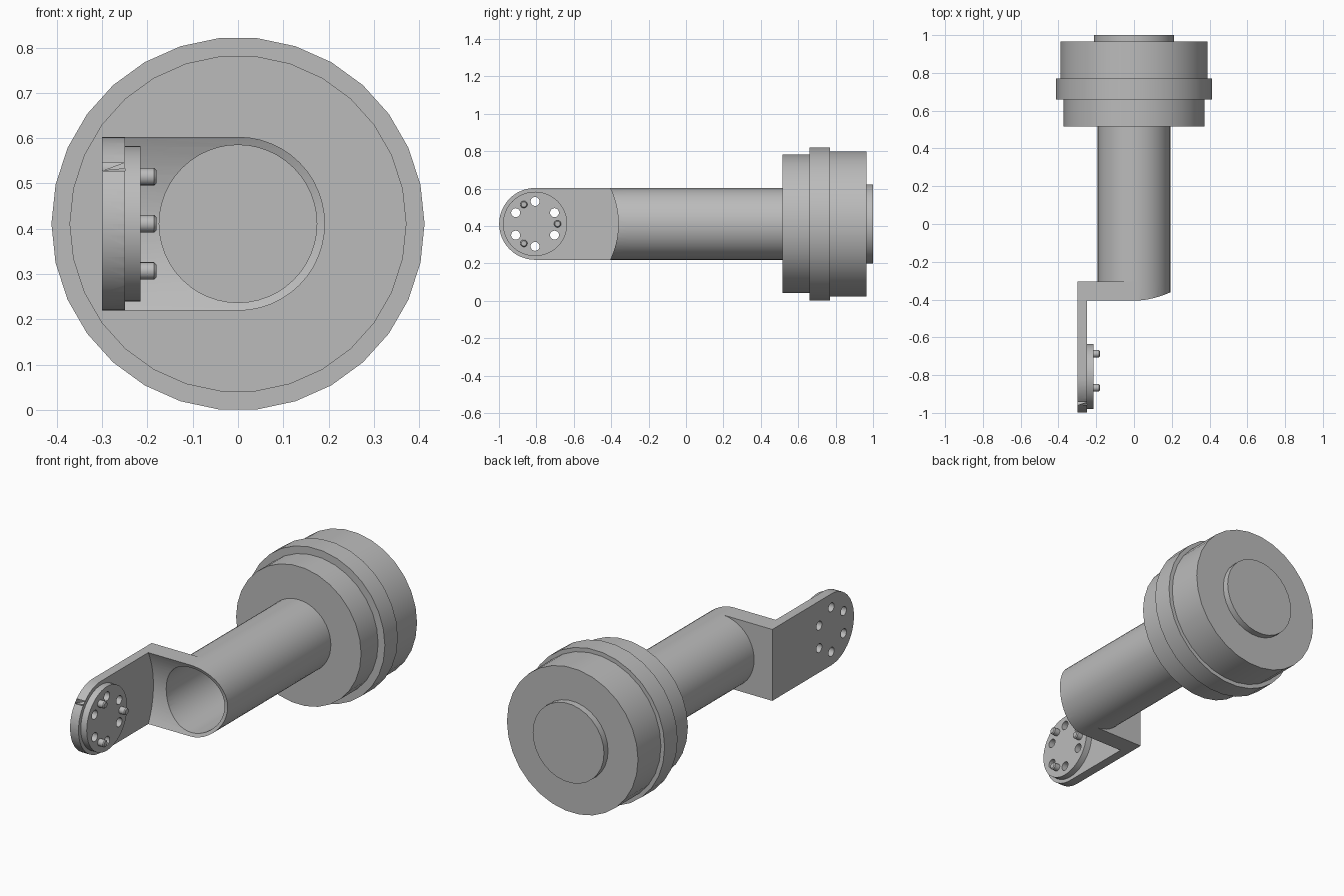
import bpy
import bmesh
from math import cos, sin, pi, radians
from mathutils import Vector

cube = bpy.data.objects.get("Cube")
if cube:
    bpy.data.objects.remove(cube, do_unlink=True)

MID = 0.411          # height of the main axis
TUBE_R = 0.192
BORE_R = 0.174
JOINT = Vector((0, -0.807, MID))   # centre of the wrist flange
X, Y, Z = Vector((1, 0, 0)), Vector((0, 1, 0)), Vector((0, 0, 1))

grey = bpy.data.materials.new("plain grey")
grey.use_nodes = True
grey.diffuse_color = (0.5, 0.5, 0.5, 1)
grey.node_tree.nodes["Principled BSDF"].inputs["Base Color"].default_value = (0.5, 0.5, 0.5, 1)


def finish(name, bm):
    bmesh.ops.recalc_face_normals(bm, faces=bm.faces)
    mesh = bpy.data.meshes.new(name)
    bm.to_mesh(mesh)
    bm.free()
    mesh.materials.append(grey)
    obj = bpy.data.objects.new(name, mesh)
    bpy.context.collection.objects.link(obj)
    return obj


def lathe(name, profile, centre, axis, steps, closed=False):
    """Revolve (radius, distance along axis) points about the axis."""
    bm = bmesh.new()
    side = Y if axis == X else X
    verts = [bm.verts.new(centre + side * r + axis * a) for r, a in profile]
    pairs = list(zip(verts, verts[1:]))
    if closed:
        pairs.append((verts[-1], verts[0]))
    edges = [bm.edges.new(p) for p in pairs]
    bmesh.ops.spin(bm, geom=verts + edges, cent=centre, axis=axis,
                   angle=2 * pi, steps=steps, use_merge=True)
    bmesh.ops.remove_doubles(bm, verts=bm.verts, dist=0.0001)
    return finish(name, bm)


def rod(name, radius, start, end, centre, axis, steps):
    return lathe(name, [(0, start), (radius, start), (radius, end), (0, end)],
                 centre, axis, steps)


def prism(name, outline, offset):
    """Extrude a closed outline by an offset."""
    bm = bmesh.new()
    a = [bm.verts.new(p) for p in outline]
    b = [bm.verts.new(p + offset) for p in outline]
    bm.faces.new(a)
    bm.faces.new(b[::-1])
    for i in range(len(a)):
        j = (i + 1) % len(a)
        bm.faces.new((a[i], b[i], b[j], a[j]))
    return finish(name, bm)


def boolean(obj, tool, operation="DIFFERENCE"):
    mod = obj.modifiers.new("cut", "BOOLEAN")
    mod.object, mod.operation, mod.solver = tool, operation, "EXACT"
    bpy.context.view_layer.update()
    graph = bpy.context.evaluated_depsgraph_get()
    mesh = bpy.data.meshes.new_from_object(obj.evaluated_get(graph))
    obj.modifiers.clear()
    obj.data = mesh


def arc(centre, u, v, radius, first, last, steps):
    for i in range(steps + 1):
        t = radians(first + (last - first) * i / steps)
        yield centre + u * (radius * cos(t)) + v * (radius * sin(t))


axis_centre = Vector((0, 0, MID))

# Stepped base drum with a raised rear cap
base = lathe("base_drum", [
    (0, 0.515), (0.372, 0.515), (0.372, 0.66), (0.412, 0.66), (0.412, 0.77),
    (0.39, 0.77), (0.39, 0.965), (0.212, 0.965), (0.212, 1.0), (0, 1.0)],
    axis_centre, Y, 30)

# Hollow forearm tube
tube = lathe("arm_tube", [(BORE_R, -0.305), (TUBE_R, -0.305), (TUBE_R, 0.515),
                          (BORE_R, 0.515)], axis_centre, Y, 48, closed=True)

# Elbow bracket: half-round block, cleared in front to leave a side plate
front = axis_centre - Y
outline = list(arc(front, X, Z, TUBE_R, -90, 90, 24))
outline += [front + X * -0.3 + Z * TUBE_R, front - X * 0.3 - Z * TUBE_R]
bracket = prism("elbow_bracket", outline, Y * 0.695)

tools = [
    rod("clearance_cutter", 0.445, -0.25, 0.5, JOINT, X, 128),
    rod("bore_cutter", BORE_R, -0.7, 0, axis_centre, Y, 48),
]
for tool in tools:
    boolean(bracket, tool)

# Round the free end of the side plate
start = JOINT - X * 0.5
end_shape = list(arc(start, Y, Z, TUBE_R, 90, 270, 24))
end_shape += [start - Z * 0.3, start - Z * 0.3 + Y, start + Z * 0.3 + Y, start + Z * 0.3]
rounder = prism("end_rounder", end_shape, X)
boolean(bracket, rounder, "INTERSECT")
tools.append(rounder)

# Wrist flange disc with six through holes
disc = rod("wrist_flange", 0.172, -0.25, -0.215, JOINT, X, 48)
for place in list(arc(JOINT, Y, Z, 0.12, 30, 390, 6))[:6]:
    hole = rod("hole_cutter", 0.024, -0.4, -0.1, place, X, 20)
    boolean(disc, hole)
    boolean(bracket, hole)
    tools.append(hole)

parts = [base, tube, bracket, disc]

# Three locating pins with chamfered tips
for place in list(arc(JOINT, Y, Z, 0.12, 0, 360, 3))[:3]:
    parts.append(lathe("locating_pin", [
        (0, -0.22), (0.019, -0.22), (0.019, -0.185), (0.014, -0.18), (0, -0.18)],
        place, X, 20))

for tool in tools:
    bpy.data.objects.remove(tool, do_unlink=True)

# Smooth round surfaces, crisp edges
for part in parts:
    part.data.shade_smooth()
    part.data.set_sharp_from_angle(angle=radians(30))
